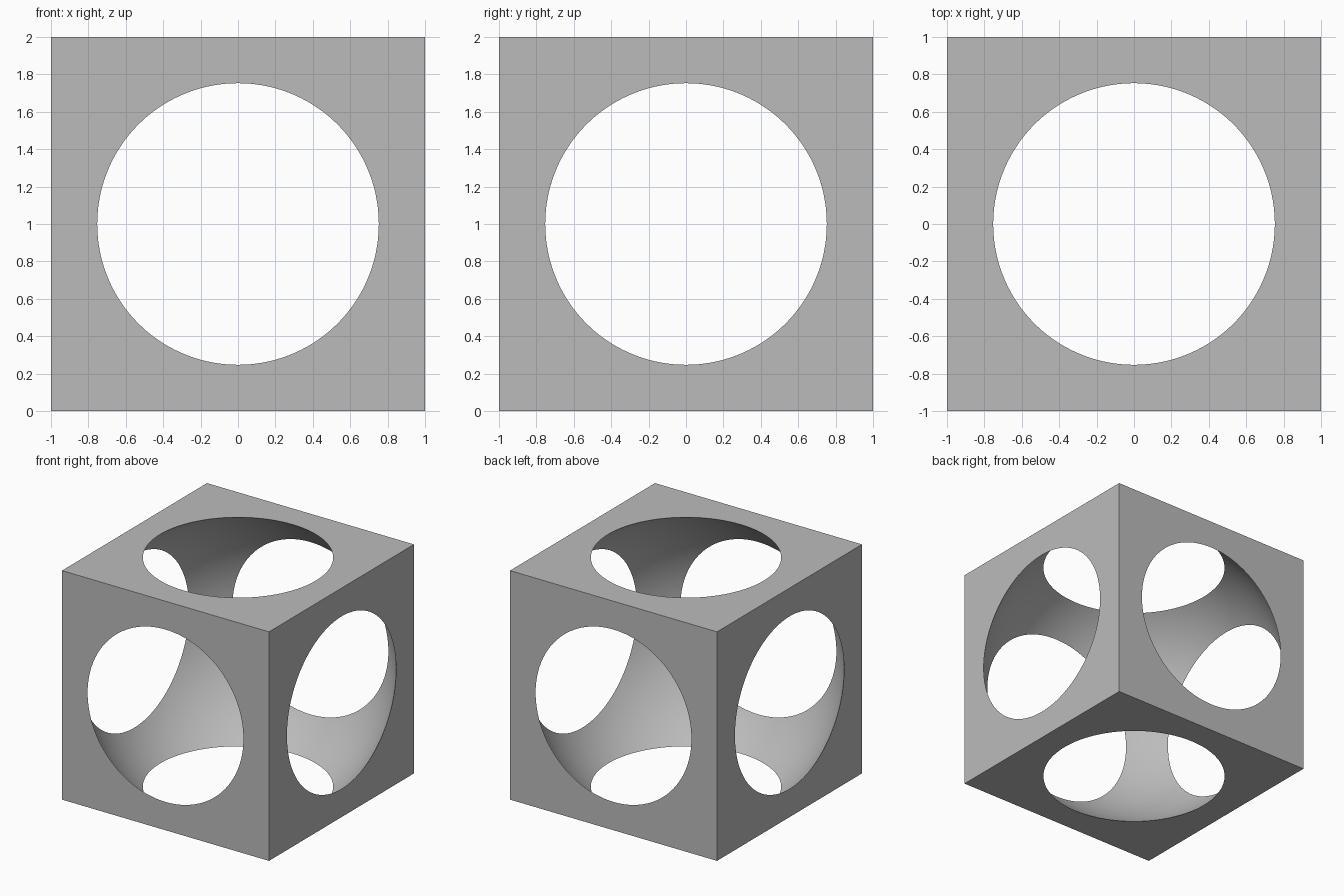
import bpy
import math

old = bpy.data.objects.get("Cube")
if old:
    bpy.data.objects.remove(old, do_unlink=True)

HALF = 1.0
HOLE = 0.753                                # radius of each round opening
CENTRE = (0, 0, HALF)

grey = bpy.data.materials.new("plain grey")
grey.use_nodes = True
colour = (0.5, 0.5, 0.5, 1)
grey.diffuse_color = colour
grey.node_tree.nodes["Principled BSDF"].inputs["Base Color"].default_value = colour

# Spherical cutter, wide enough to break through all six sides
bpy.ops.mesh.primitive_uv_sphere_add(segments=192, ring_count=96,
                                     radius=math.hypot(HALF, HOLE), location=CENTRE)
cutter = bpy.context.object
cutter.name = "sphere_cutter"
cutter.data.materials.append(grey)
bpy.ops.object.shade_smooth()
cutter.hide_render = True

# Cube shell left around the hollow
bpy.ops.mesh.primitive_cube_add(size=2 * HALF, location=CENTRE)
frame = bpy.context.object
frame.name = "hollow_cube_frame"
frame.data.materials.append(grey)
hollow = frame.modifiers.new("hollow", 'BOOLEAN')
hollow.operation = 'DIFFERENCE'
hollow.solver = 'EXACT'
hollow.object = cutter
bpy.ops.object.modifier_apply(modifier=hollow.name)
bpy.data.objects.remove(cutter, do_unlink=True)

# Smooth hollow, crisp rims and cube edges
bpy.ops.object.shade_smooth_by_angle(angle=math.radians(25))
